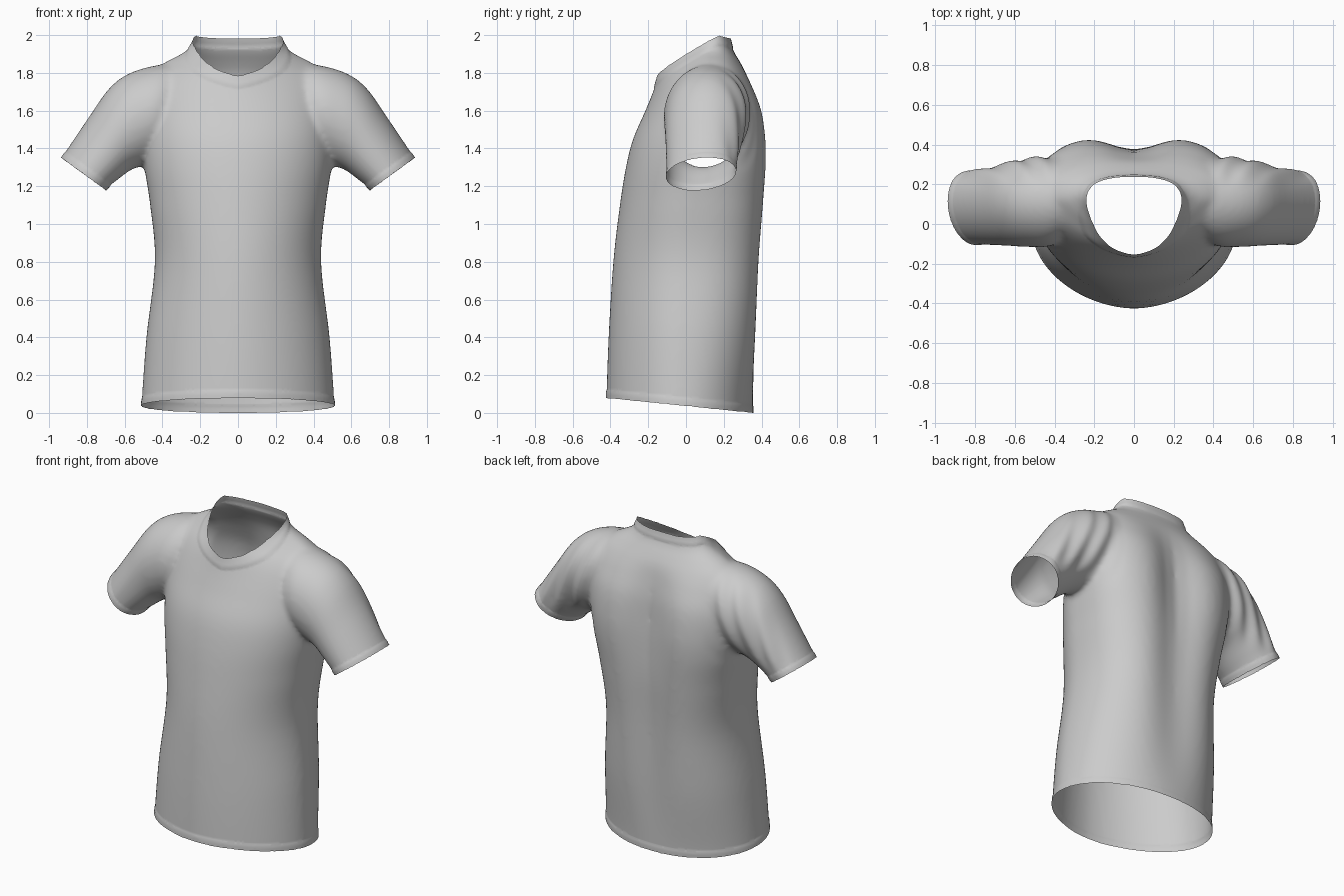
import bpy, bmesh
from math import sin, cos, pi, exp
from mathutils import Vector

if "Cube" in bpy.data.objects:
    bpy.data.objects.remove(bpy.data.objects["Cube"])

SIDES = 80


def smooth_rows(rows, steps=6):
    """Catmull-Rom interpolation between section rows."""
    out = []
    for i in range(len(rows) - 1):
        quad = [rows[max(i - 1, 0)], rows[i], rows[i + 1], rows[min(i + 2, len(rows) - 1)]]
        for s in range(steps):
            t = s / steps
            out.append([0.5 * (2 * b + (c - a) * t + (2 * a - 5 * b + 4 * c - d) * t * t
                               + (3 * b - a - 3 * c + d) * t ** 3)
                        for a, b, c, d in zip(*quad)])
    return out + [list(rows[-1])]


def loft(bm, rings):
    """Closed solid through a list of rings."""
    loops = [[bm.verts.new(p) for p in ring] for ring in rings]
    for a, b in zip(loops, loops[1:]):
        for i in range(SIDES):
            j = (i + 1) % SIDES
            bm.faces.new((a[i], a[j], b[j], b[i]))
    bm.faces.new(loops[0][::-1])
    bm.faces.new(loops[-1])


def power(v, n):
    return (1 if v >= 0 else -1) * abs(v) ** (2 / n)


def torso_ring(row):
    z, w, front, back, mid, nf, nb, valley = row
    ring = []
    for i in range(SIDES):
        t = 2 * pi * i / SIDES
        rear = sin(t) > 0
        n = nb if rear else nf
        x = w * power(cos(t), n)
        y = mid + (back - mid if rear else mid - front) * power(sin(t), n)
        if rear:
            y -= valley * exp(-(x / 0.16) ** 2) * sin(t)
        ring.append((x, y, z))
    return ring


def sleeve_ring(row, side):
    tx, tz, bx, bz, front, back, skew = row
    ring = []
    for i in range(SIDES):
        t = 2 * pi * i / SIDES
        k = (1 + cos(t)) / 2
        ring.append((side * (bx + (tx - bx) * k),
                     (front + back) / 2 + (back - front) / 2 * sin(t) + skew * cos(t),
                     bz + (tz - bz) * k))
    return ring


# torso: height, half width, front y, back y, widest y, front and back squareness, spine valley
TORSO = [(-.15, .515, -.425, .35, -.03, 1.85, 2.1, 0), (.05, .51, -.422, .357, -.03, 1.85, 2.1, .003),
         (.4, .485, -.41, .39, -.02, 1.85, 2.3, .03), (.8, .44, -.385, .415, .01, 1.9, 2.5, .05),
         (1.1, .465, -.35, .435, .03, 1.95, 2.7, .06), (1.3, .495, -.318, .447, .06, 2, 2.8, .075),
         (1.45, .505, -.28, .445, .08, 2, 2.8, .08), (1.6, .50, -.215, .42, .10, 1.95, 2.8, .065),
         (1.72, .49, -.167, .37, .115, 1.75, 2.6, .035), (1.8, .465, -.145, .325, .125, 1.45, 2.4, .01),
         (1.86, .38, -.138, .285, .13, 1.22, 2.4, 0), (1.92, .272, -.13, .25, .14, 1.3, 2.4, 0),
         (2.0, .227, -.12, .228, .14, 1.6, 2.4, 0), (2.12, .22, -.12, .22, .14, 1.8, 2.4, 0)]
# sleeve: top x z, bottom x z, front y, back y, backward lean of the top
SLEEVE = [(.28, 1.85, .30, 1.45, -.04, .30, .02), (.42, 1.842, .42, 1.36, -.11, .335, .01),
          (.57, 1.80, .50, 1.31, -.115, .33, .01), (.68, 1.72, .56, 1.29, -.11, .31, .02),
          (.79, 1.565, .63, 1.24, -.105, .285, .03), (.935, 1.35, .70, 1.18, -.10, .26, .035),
          (1.01, 1.24, .775, 1.07, -.10, .255, .035)]

# solid body and sleeves
bm = bmesh.new()
loft(bm, [torso_ring(r) for r in smooth_rows(TORSO)])
for side in (1, -1):
    loft(bm, [sleeve_ring(r, side) for r in smooth_rows(SLEEVE)])
bmesh.ops.recalc_face_normals(bm, faces=bm.faces)
mesh = bpy.data.meshes.new("shirt")
bm.to_mesh(mesh)
bm.free()
shirt = bpy.data.objects.new("shirt", mesh)
bpy.context.collection.objects.link(shirt)

# fuse into one soft skin
remesh = shirt.modifiers.new("fuse", 'REMESH')
remesh.mode = 'VOXEL'
remesh.voxel_size = 0.014
soften = shirt.modifiers.new("soften", 'SMOOTH')
soften.factor = 0.5
soften.iterations = 14
bpy.context.view_layer.update()
skin = bpy.data.meshes.new_from_object(shirt.evaluated_get(bpy.context.evaluated_depsgraph_get()))
shirt.modifiers.clear()
bm = bmesh.new()
bm.from_mesh(skin)

# keep one half
bmesh.ops.bisect_plane(bm, geom=bm.verts[:] + bm.edges[:] + bm.faces[:], dist=1e-4,
                       plane_co=(0, 0, 0), plane_no=(1, 0, 0), clear_inner=True)


def cut(co, no, inside, clear):
    faces = [f for f in bm.faces if all(inside(v.co) for v in f.verts)]
    geom = set(faces)
    for f in faces:
        geom.update(f.edges)
        geom.update(f.verts)
    bmesh.ops.bisect_plane(bm, geom=list(geom), dist=0.002, plane_co=co, plane_no=no,
                           clear_outer=clear)


def opening(planes, inside, band, lift):
    """Trim an opening and raise a stitched band along its edge."""
    planes = [(Vector(c), Vector(n).normalized()) for c, n in planes]
    for co, no in planes:
        cut(co, no, inside, True)
    for co, no in planes:
        cut(co - no * band, no, inside, False)
    bm.normal_update()
    moves = []
    for v in bm.verts:
        if inside(v.co):
            depth = max((v.co - c).dot(n) for c, n in planes) + band
            if depth > 0.002:
                moves.append((v, v.normal.copy(), min(1, depth / 0.015)))
    for v, n, k in moves:
        if v.co.x < 1e-3:
            n.x = 0
        v.co += n * lift * k


# soft folds on the back of the sleeve
for v in bm.verts:
    x, y, z = v.co
    if x > .38 and y > .17 and z > 1.28:
        fade = min(1, (x - .38) / .08) * min(1, (y - .17) / .08) * min(1, (z - 1.28) / .1)
        v.co.y += .006 * fade * sin(55 * (x + .35 * z))

# bottom hem, cuff and V-neck collar
opening([((0, .355, 0), (0, -.103, -1))], lambda p: p.z < .4, .045, .004)
opening([((.8175, .08, 1.265), (.586, 0, -.81))], lambda p: p.x > .57, .04, .004)
opening([((0, -.135, 1.79), (-.12, -.58, 1)), ((0, .18, 1.993), (0, .25, 1))],
        lambda p: p.z > 1.6 and p.x < .36, .05, .006)

bmesh.ops.remove_doubles(bm, verts=bm.verts, dist=0.002)
for v in bm.verts:
    if v.co.x < 2e-3:
        v.co.x = 0
for f in bm.faces:
    f.smooth = True
bm.to_mesh(mesh)
bm.free()
bpy.data.meshes.remove(skin)

# mirror to the other half
mirror = shirt.modifiers.new("mirror", 'MIRROR')
mirror.use_axis[0] = True
mirror.use_clip = True
mirror.merge_threshold = 0.002
